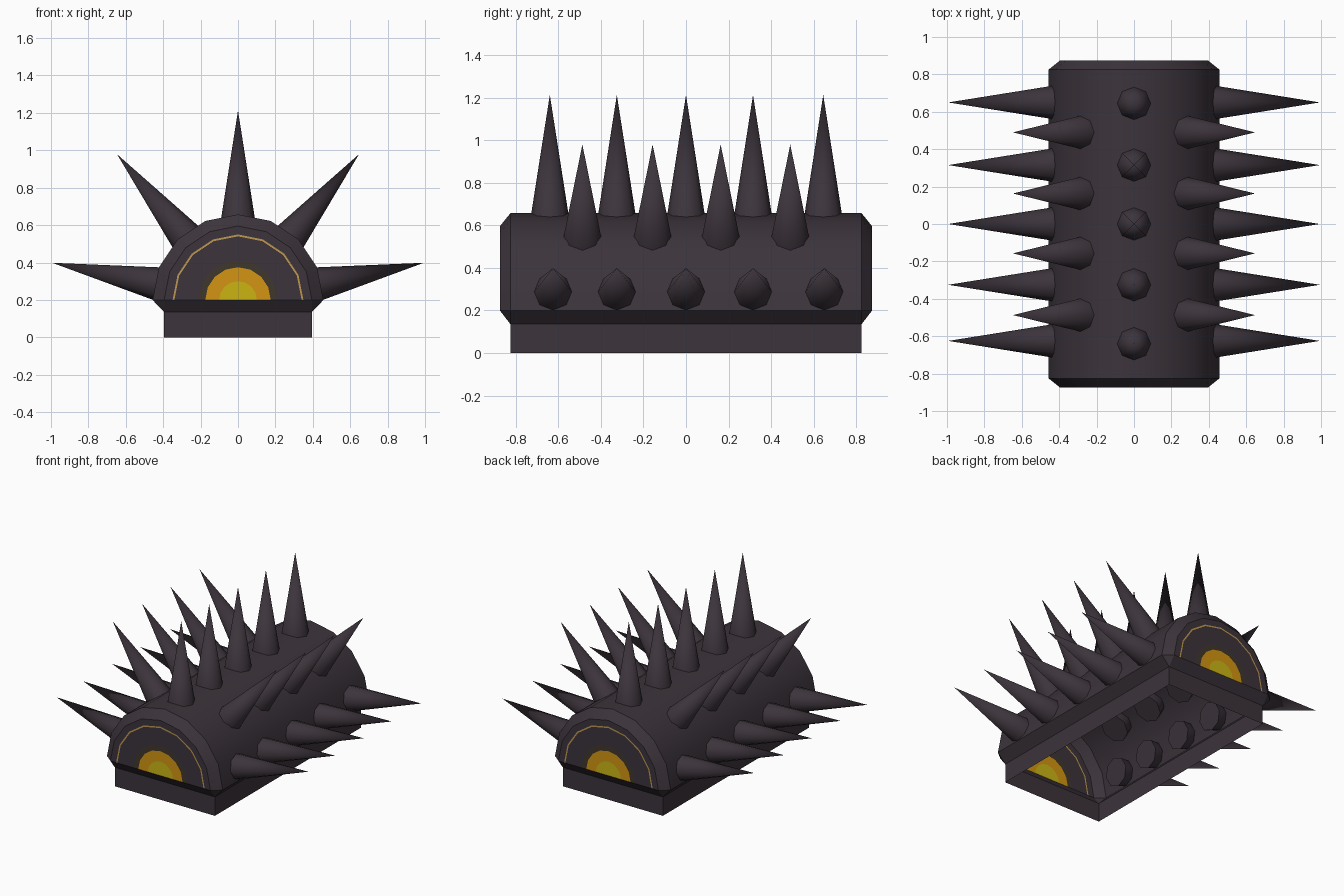
import bpy, bmesh, math
from mathutils import Matrix, Vector

old = bpy.data.objects.get("Cube")
if old:
    bpy.data.objects.remove(old, do_unlink=True)


def make_material(name, rgb):
    mat = bpy.data.materials.new(name)
    mat.use_nodes = True
    mat.diffuse_color = (*rgb, 1)
    mat.node_tree.nodes["Principled BSDF"].inputs["Base Color"].default_value = (*rgb, 1)
    return mat


dark = make_material("dark plum", (0.045, 0.034, 0.044))
gold = make_material("pale gold", (0.51, 0.31, 0.08))
olive = make_material("dark olive", (0.051, 0.038, 0.025))
orange = make_material("orange", (0.65, 0.30, 0.006))
yellow = make_material("yellow", (0.60, 0.46, 0.007))
MATERIALS = [dark, gold, olive, orange, yellow]
DARK, GOLD, OLIVE, ORANGE, YELLOW = range(5)

AXIS_Z = 0.2              # centre line of the half-round body
END_Y, SIDE_Y = 0.875, 0.825
END_R, BODY_R = 0.395, 0.457
FOOT_X, FOOT_Z = 0.395, 0.135


def finish(bm, name, angle):
    bmesh.ops.remove_doubles(bm, verts=bm.verts, dist=0.0005)
    bmesh.ops.recalc_face_normals(bm, faces=bm.faces)
    mesh = bpy.data.meshes.new(name)
    bm.to_mesh(mesh)
    bm.free()
    for mat in MATERIALS:
        mesh.materials.append(mat)
    obj = bpy.data.objects.new(name, mesh)
    bpy.context.collection.objects.link(obj)
    bpy.ops.object.select_all(action="DESELECT")
    obj.select_set(True)
    bpy.context.view_layer.objects.active = obj
    bpy.ops.object.shade_smooth_by_angle(angle=math.radians(angle))
    return obj


def arc(bm, radius, y, steps=8):
    angles = [math.pi * i / steps for i in range(steps + 1)]
    return [bm.verts.new((radius * math.cos(a), y, AXIS_Z + radius * math.sin(a)))
            for a in angles]


def bridge(bm, a, b, mat):
    for i in range(len(a) - 1):
        bm.faces.new((a[i], a[i + 1], b[i + 1], b[i])).material_index = mat


# Half-round shell with bevelled ends and concentric coloured bands
bm = bmesh.new()
bands = [(0.1, YELLOW), (0.175, ORANGE), (0.21, OLIVE),
         (0.34, DARK), (0.35, GOLD), (END_R, DARK)]
shoulders = []
for side in (-1, 1):
    centre = bm.verts.new((0, side * END_Y, AXIS_Z))
    previous = None
    for radius, mat in bands:
        ring = arc(bm, radius, side * END_Y)
        if previous:
            bridge(bm, previous, ring, mat)
        else:
            for p, q in zip(ring, ring[1:]):
                bm.faces.new((centre, p, q)).material_index = mat
        previous = ring
    shoulder = arc(bm, BODY_R, side * SIDE_Y)
    bridge(bm, previous, shoulder, DARK)
    shoulders.append(shoulder)
bridge(bm, shoulders[0], shoulders[1], DARK)
finish(bm, "spiked_shell", 30)

# Sloping lip and open-bottomed foot
bm = bmesh.new()


def rim(points, z):
    return [bm.verts.new((x, y, z)) for x, y in points]


corners = [(1, -1), (1, 1), (-1, 1), (-1, -1)]
outer = []
for n, (sx, sy) in enumerate(corners):
    pair = [(sx * END_R, sy * END_Y), (sx * BODY_R, sy * SIDE_Y)]
    outer += pair if n % 2 == 0 else pair[::-1]
top = rim(outer, AXIS_Z)
foot = [(sx * FOOT_X, sy * SIDE_Y) for sx, sy in corners]
neck, ground = rim(foot, FOOT_Z), rim(foot, 0)
for i in range(4):
    j = (i + 1) % 4
    bm.faces.new((top[2 * i], top[2 * i + 1], neck[i]))
    bm.faces.new((top[2 * i + 1], top[2 * j], neck[j], neck[i]))
    bm.faces.new((neck[i], neck[j], ground[j], ground[i]))
finish(bm, "foot_frame", 20)

# Rows of eight-sided spikes radiating from the centre line
SPIKE_IN, SPIKE_OUT, SPIKE_R = 0.38, 1.013, 0.099


def spike_row(name, degrees, positions):
    bm = bmesh.new()
    a = math.radians(degrees)
    direction = Vector((math.cos(a), 0, math.sin(a)))
    turn = Matrix.Rotation(math.pi / 2 - a, 4, "Y")
    for y in positions:
        middle = direction * (SPIKE_IN + SPIKE_OUT) / 2 + Vector((0, y, AXIS_Z))
        bmesh.ops.create_cone(bm, cap_ends=True, segments=8, radius1=SPIKE_R,
                              radius2=0, depth=SPIKE_OUT - SPIKE_IN,
                              matrix=Matrix.Translation(middle) @ turn)
    finish(bm, name, 60)


long_row = (-0.64, -0.325, 0, 0.315, 0.645)
side_row = (-0.625, -0.325, 0, 0.315, 0.65)
short_row = (-0.487, -0.157, 0.163, 0.49)
spike_row("top_spikes", 90, long_row)
for label, mirror in (("left", False), ("right", True)):
    spike_row(label + "_side_spikes", 180 - 11.3 if mirror else 11.3, side_row)
    spike_row(label + "_diagonal_spikes", 180 - 50.3 if mirror else 50.3, short_row)
